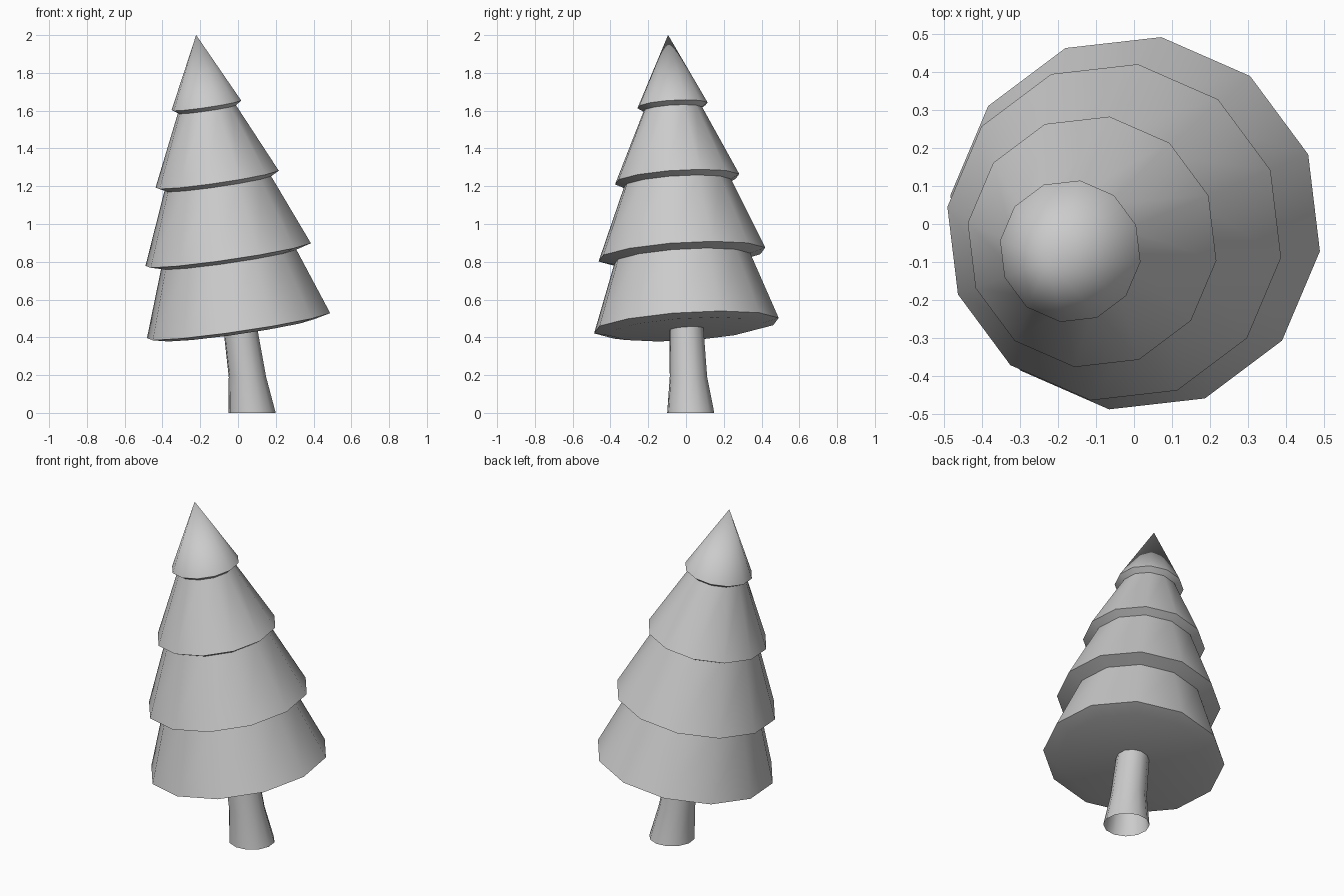
import bpy, bmesh, math
from mathutils import Vector

cube = bpy.data.objects.get("Cube")
if cube:
    bpy.data.objects.remove(cube)

SIDES = 12
START = math.radians(-8.3)

grey = bpy.data.materials.new("plain grey")
grey.use_nodes = True
grey.diffuse_color = (0.6, 0.6, 0.6, 1)
grey.node_tree.nodes["Principled BSDF"].inputs["Base Color"].default_value = (0.6, 0.6, 0.6, 1)


def add_ring(bm, centre, radius, axis):
    """Ring of vertices around centre, square to the axis."""
    turn = Vector((0, 0, 1)).rotation_difference(axis)
    ring = []
    for i in range(SIDES):
        a = START + i * math.tau / SIDES
        ring.append(bm.verts.new(centre + turn @ Vector((radius * math.cos(a), radius * math.sin(a), 0))))
    return ring


def bridge(bm, low, high):
    for i in range(SIDES):
        j = (i + 1) % SIDES
        bm.faces.new((low[i], low[j], high[j], high[i]))


def finish(bm, name):
    mesh = bpy.data.meshes.new(name)
    bm.to_mesh(mesh)
    bm.free()
    mesh.materials.append(grey)
    obj = bpy.data.objects.new(name, mesh)
    bpy.context.collection.objects.link(obj)
    bpy.ops.object.select_all(action='DESELECT')
    obj.select_set(True)
    bpy.context.view_layer.objects.active = obj
    bpy.ops.object.shade_smooth_by_angle(angle=math.radians(35))


# Leaning foliage: one stepped profile of (radius, distance along the axis)
lean = Vector((-0.146, -0.063, 1)).normalized()
base = Vector((0.003, 0.002, 0.462))
profile = [(0.41, -0.02), (0.495, 0),
           (0.365, 0.358), (0.447, 0.381),
           (0.288, 0.762), (0.333, 0.785),
           (0.157, 1.16), (0.188, 1.181)]
bm = bmesh.new()
rings = [add_ring(bm, base + lean * s, r, lean) for r, s in profile]
bm.faces.new(reversed(rings[0]))
for low, high in zip(rings, rings[1:]):
    bridge(bm, low, high)
tip = bm.verts.new(base + lean * 1.558)
for i in range(SIDES):
    bm.faces.new((rings[-1][i], rings[-1][(i + 1) % SIDES], tip))
finish(bm, "foliage")

# Bent trunk, open at the foot: (x, y, z, radius)
up = Vector((0, 0, 1))
bm = bmesh.new()
rings = [add_ring(bm, Vector((x, y, z)), r, up) for x, y, z, r in
         [(0.075, 0.025, 0, 0.126), (0.05, 0.013, 0.19, 0.1), (0.009, 0.002, 0.47, 0.09)]]
for low, high in zip(rings, rings[1:]):
    bridge(bm, low, high)
finish(bm, "trunk")
